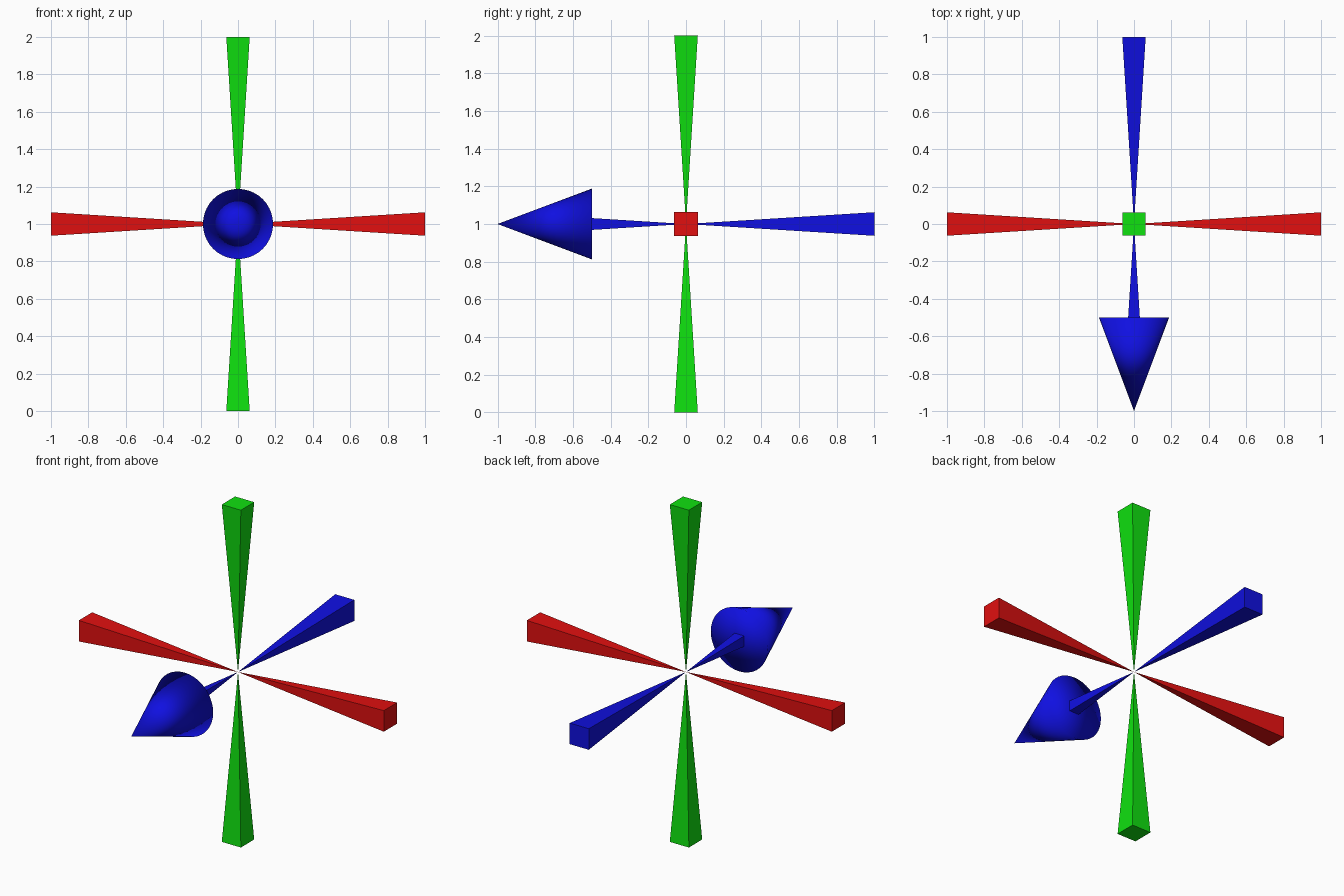
import bpy, bmesh
from mathutils import Vector, Matrix

if "Cube" in bpy.data.objects:
    bpy.data.objects.remove(bpy.data.objects["Cube"])

CENTRE = Vector((0, 0, 1))
HALF = 0.0625      # half width of an arm at full length


def material(name, rgb):
    m = bpy.data.materials.new(name)
    m.diffuse_color = (*rgb, 1)
    m.use_nodes = True
    m.node_tree.nodes["Principled BSDF"].inputs["Base Color"].default_value = m.diffuse_color
    return m


RED = material("red", (0.75, 0.005, 0.005))
GREEN = material("green", (0.005, 0.75, 0.005))
BLUE = material("blue", (0.005, 0.005, 0.75))


def add_object(name, bm, mat, direction, smooth=False):
    # Parts are modelled along +z, then turned to their direction
    turn = Vector((0, 0, 1)).rotation_difference(Vector(direction)).to_matrix().to_4x4()
    bm.transform(Matrix.Translation(CENTRE) @ turn)
    bmesh.ops.recalc_face_normals(bm, faces=bm.faces[:])
    for f in bm.faces:
        f.smooth = smooth
    me = bpy.data.meshes.new(name)
    bm.to_mesh(me)
    bm.free()
    me.materials.append(mat)
    ob = bpy.data.objects.new(name, me)
    bpy.context.collection.objects.link(ob)


def arm(name, direction, mat, length=1.0):
    # Square pyramid with its point at the centre, widening outwards
    bm = bmesh.new()
    w = HALF * length
    tip = bm.verts.new((0, 0, 0))
    ring = [bm.verts.new((x * w, y * w, length))
            for x, y in ((1, 1), (-1, 1), (-1, -1), (1, -1))]
    bm.faces.new(ring)
    for i in range(4):
        bm.faces.new((tip, ring[i], ring[(i + 1) % 4]))
    add_object(name, bm, mat, direction)


# Six tapered arms; the front one stops at the arrow head
arm("right_arm", (1, 0, 0), RED)
arm("left_arm", (-1, 0, 0), RED)
arm("top_arm", (0, 0, 1), GREEN)
arm("bottom_arm", (0, 0, -1), GREEN)
arm("back_arm", (0, 1, 0), BLUE)
arm("front_arm", (0, -1, 0), BLUE, 0.5)

# Arrow head: closed cone, smooth all over including the rim
bm = bmesh.new()
bmesh.ops.create_cone(bm, cap_ends=True, cap_tris=True, segments=40,
                      radius1=0.1875, radius2=0, depth=0.5,
                      matrix=Matrix.Translation((0, 0, 0.75)))
bmesh.ops.remove_doubles(bm, verts=bm.verts[:], dist=1e-5)
add_object("arrow_head", bm, BLUE, (0, -1, 0), smooth=True)
